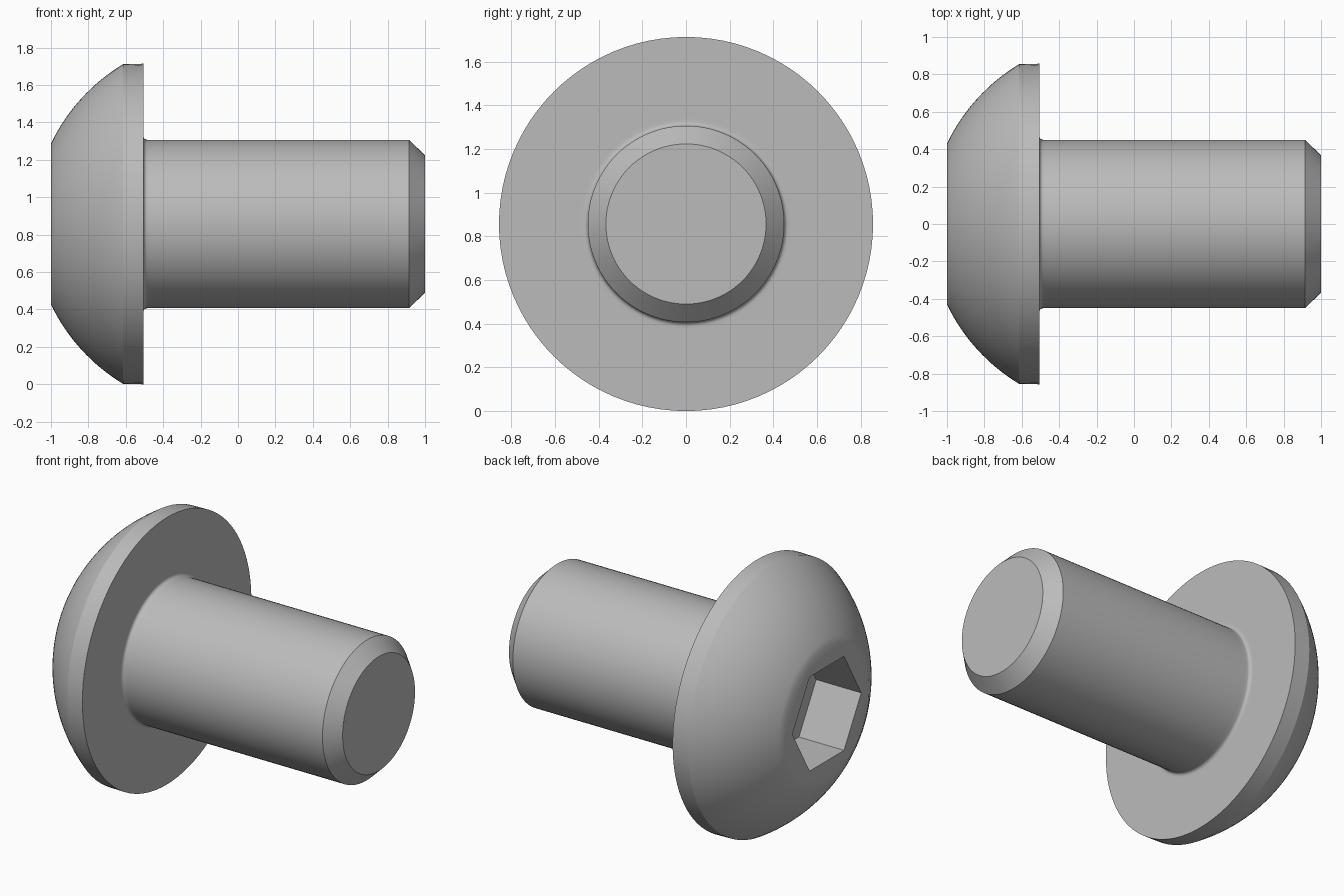
import bpy
import bmesh
from math import sin, cos, pi, radians, atan2, hypot

SIDES = 96
HEAD_RADIUS = 0.857
SHANK_RADIUS = 0.45
HEX_APOTHEM = 0.302

cube = bpy.data.objects.get("Cube")
if cube:
    bpy.data.objects.remove(cube, do_unlink=True)

steel = bpy.data.materials.new("grey steel")
steel.use_nodes = True
steel.diffuse_color = (0.5, 0.5, 0.5, 1)
steel.node_tree.nodes["Principled BSDF"].inputs["Base Color"].default_value = steel.diffuse_color


def circle(r):
    return lambda a: r


def hexagon(a):
    # distance to the wall of a hexagon with corners on the y axis
    return HEX_APOTHEM / cos(a % (pi / 3) - pi / 6)


def arc(cx, cr, radius, start, end, steps):
    # profile arc as (x, circle) stations
    angles = [start + (end - start) * i / steps for i in range(steps + 1)]
    return [(cx + radius * cos(t), circle(cr + radius * sin(t))) for t in angles]


# Hex socket, from its floor to its mouth
stations = [(-0.68, hexagon), (-1.0, hexagon)]

# Domed head, a sphere centred on the axis
dome_x = -0.1
stations += arc(dome_x, 0, hypot(0.9, 0.43), atan2(0.43, -0.9),
                atan2(HEAD_RADIUS, -0.515), 16)

# Rim and flat underside
stations += [(-0.505, circle(HEAD_RADIUS)), (-0.505, circle(0.485))]

# Fillet under the head
fillet = 0.02
stations += arc(-0.505 + fillet, SHANK_RADIUS + fillet, fillet, pi, 1.5 * pi, 5)

# Shank with chamfered tip
stations += [(-0.46, circle(SHANK_RADIUS)), (0.915, circle(SHANK_RADIUS)),
             (1.0, circle(0.367))]

# Loft the stations into one closed solid
bm = bmesh.new()
rings = []
for x, radius in stations:
    ring = []
    for i in range(SIDES):
        a = 2 * pi * i / SIDES
        ring.append(bm.verts.new((x, radius(a) * cos(a), radius(a) * sin(a) + HEAD_RADIUS)))
    rings.append(ring)
for lower, upper in zip(rings, rings[1:]):
    for i in range(SIDES):
        j = (i + 1) % SIDES
        bm.faces.new((lower[i], lower[j], upper[j], upper[i]))
bm.faces.new(rings[0])
bm.faces.new(rings[-1])
bmesh.ops.recalc_face_normals(bm, faces=bm.faces)

mesh = bpy.data.meshes.new("button_head_screw")
bm.to_mesh(mesh)
bm.free()
mesh.materials.append(steel)
screw = bpy.data.objects.new("button_head_screw", mesh)
bpy.context.collection.objects.link(screw)

# Smooth shading with crisp edges
bpy.ops.object.select_all(action="DESELECT")
screw.select_set(True)
bpy.context.view_layer.objects.active = screw
bpy.ops.object.shade_smooth_by_angle(angle=radians(30))
